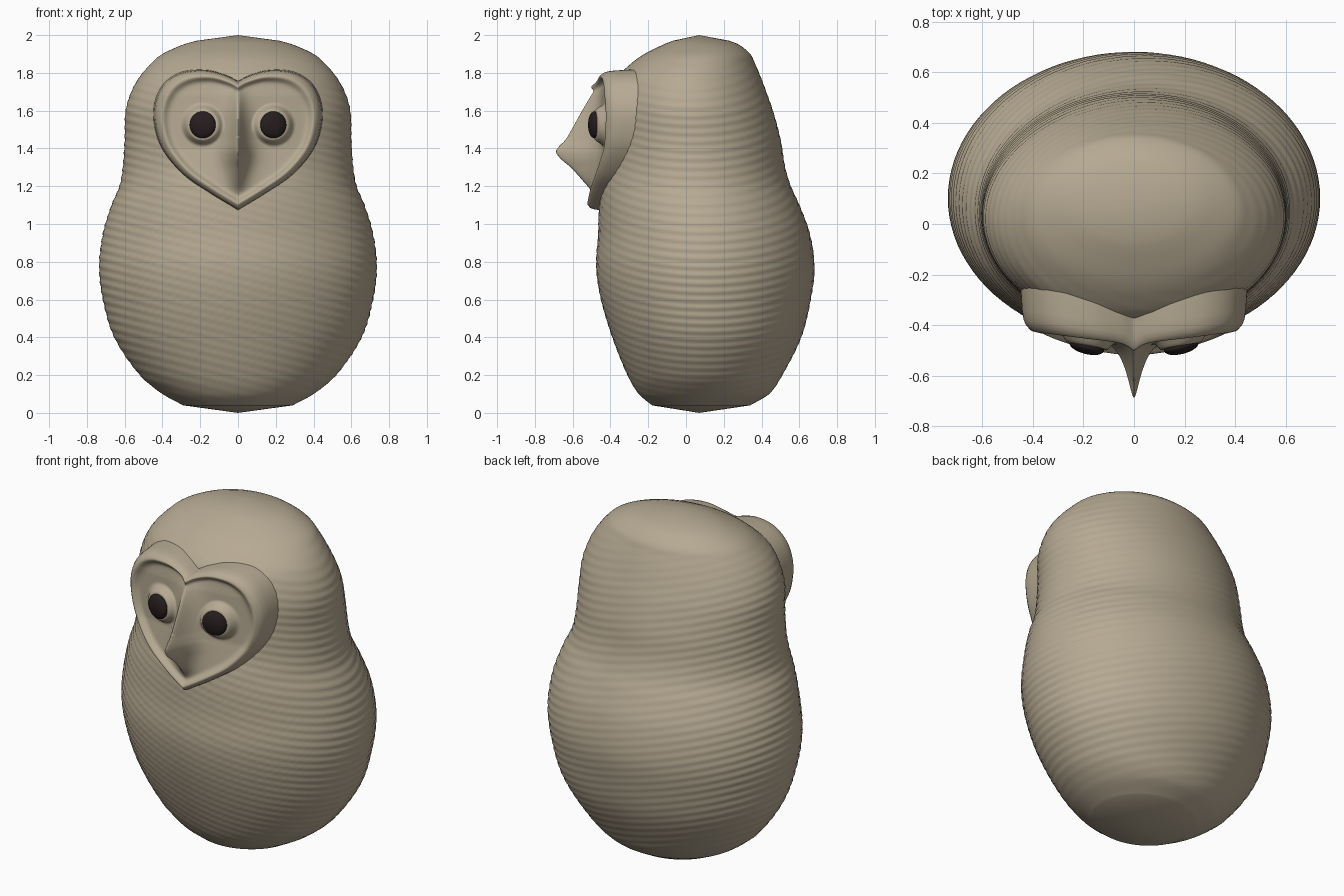
import bpy, bmesh, math
from math import sin, cos, pi, exp, hypot

cube = bpy.data.objects.get("Cube")
if cube:
    bpy.data.objects.remove(cube)


def material(name, rgb):
    m = bpy.data.materials.new(name)
    m.use_nodes = True
    m.diffuse_color = (*rgb, 1)
    m.node_tree.nodes["Principled BSDF"].inputs["Base Color"].default_value = (*rgb, 1)
    return m


CLAY = material("warm_clay", (0.47, 0.40, 0.29))
DARK = material("dark_eye", (0.02, 0.013, 0.013))


def curve(points, t):
    """Smooth interpolation through rows of (key, values...)."""
    n = len(points)
    i = 0
    while i < n - 2 and t > points[i + 1][0]:
        i += 1
    p, q = points[i], points[i + 1]
    a, b = points[max(i - 1, 0)], points[min(i + 2, n - 1)]
    h = q[0] - p[0]
    s = min(max((t - p[0]) / h, 0), 1)
    out = []
    for k in range(1, len(p)):
        m0 = (q[k] - a[k]) / (q[0] - a[0]) * h
        m1 = (b[k] - p[k]) / (b[0] - p[0]) * h
        d = q[k] - p[k]
        out.append(p[k] + s * (m0 + s * (3 * d - 2 * m0 - m1 + s * (m0 + m1 - 2 * d))))
    return out


def loft(name, rings, start, end=None):
    """Skin closed rings, closing the ends with a point where given."""
    bm = bmesh.new()
    rows = [[bm.verts.new(c) for c in ring] for ring in rings]
    n = len(rows[0])
    for lo, hi in zip(rows, rows[1:]):
        for i in range(n):
            j = (i + 1) % n
            bm.faces.new((lo[i], lo[j], hi[j], hi[i]))
    for row, tip in ((rows[0], start), (rows[-1], end)):
        if tip:
            v = bm.verts.new(tip)
            for i in range(n):
                bm.faces.new((row[i], row[(i + 1) % n], v))
    bmesh.ops.recalc_face_normals(bm, faces=bm.faces)
    mesh = bpy.data.meshes.new(name)
    bm.to_mesh(mesh)
    bm.free()
    obj = bpy.data.objects.new(name, mesh)
    bpy.context.collection.objects.link(obj)
    mesh.materials.append(CLAY)
    mesh.shade_smooth()
    return obj


# Body and head: height, half width, front y, back y
BODY = [
    (0.04, 0.29, -0.18, 0.34), (0.1, 0.40, -0.25, 0.44), (0.2, 0.52, -0.31, 0.51),
    (0.4, 0.655, -0.39, 0.61), (0.6, 0.715, -0.45, 0.66), (0.77, 0.735, -0.475, 0.68),
    (0.95, 0.715, -0.465, 0.655), (1.1, 0.67, -0.46, 0.60), (1.2, 0.628, -0.45, 0.555),
    (1.3, 0.61, -0.43, 0.525), (1.45, 0.60, -0.42, 0.50), (1.6, 0.595, -0.41, 0.46),
    (1.7, 0.565, -0.39, 0.425), (1.78, 0.52, -0.36, 0.395), (1.85, 0.46, -0.29, 0.365),
    (1.9, 0.40, -0.22, 0.34), (1.95, 0.29, -0.12, 0.28), (1.97, 0.22, -0.07, 0.23),
]
RINGS, SIDES = 240, 96
rings = []
for r in range(RINGS + 1):
    z = 0.04 + 1.93 * r / RINGS
    w, front, back = curve(BODY, z)
    fade = min(1, z / 0.2, (2 - z) / 0.4)
    ring = []
    for i in range(SIDES):
        a = 2 * pi * i / SIDES
        # fine slanted layer ripples
        k = 1 + 0.003 * fade * sin(2 * pi * (z + 0.25 * w * cos(a)) / 0.045)
        ring.append((w * k * cos(a), (front + back) / 2 + (back - front) / 2 * k * sin(a), z))
    rings.append(ring)
loft("body", rings, (0, 0.07, 0), (0, 0.07, 2))

# Heart shaped face: step, x, z down one side of the outline
HEART = [
    (0, 0, 1.745), (1, 0.06, 1.775), (2, 0.16, 1.80), (3, 0.28, 1.79), (4, 0.37, 1.735),
    (5, 0.42, 1.64), (6, 0.425, 1.53), (7, 0.385, 1.40), (8, 0.28, 1.27),
    (9, 0.14, 1.17), (10, 0, 1.085),
]
# Beak ridge: height, how far it stands out
BEAK = [
    (1.10, 0), (1.16, 0.01), (1.23, 0.075), (1.30, 0.15), (1.35, 0.215), (1.39, 0.24),
    (1.45, 0.19), (1.60, 0.105), (1.72, 0.035), (1.80, 0.0),
]
EYE_X, EYE_Z = 0.187, 1.525


def face_y(x, z, t):
    y = -0.445 + 0.055 * (x / 0.42) ** 2 - 0.16 * max(0, 1.4 - z)
    y += 0.1 * max(0, z - 1.68)
    y -= 0.03 * exp(-((t - 0.94) / 0.06) ** 2)                      # raised rim
    y -= curve(BEAK, z)[0] * exp(-(hypot(x, 0.01) - 0.01) / 0.042)    # beak
    s = min(max((0.115 - hypot(abs(x) - EYE_X, z - EYE_Z)) / 0.04, 0), 1)
    return y - 0.045 * s * s * (3 - 2 * s)                          # eyelid


STEPS, LAYERS, MID = 100, 50, 1.46
half = [curve(HEART, 10 * i / STEPS) for i in range(STEPS + 1)]
outline = half + [(-x, z) for x, z in reversed(half[1:-1])]
rings = []
for layer in range(1, LAYERS + 1):
    t = layer / LAYERS
    ring = []
    for ox, oz in outline:
        x, z = ox * t, MID + (oz - MID) * t
        ring.append((x, face_y(x, z, t), z))
    rings.append(ring)
# side wall of the face running back into the head
for grow, depth in ((1.02, 0.02), (1.035, 0.06), (1.05, 0.16)):
    rings.append([(x * grow, y + depth, MID + (z - MID) * grow) for x, y, z in rings[LAYERS - 1]])
loft("face_disc", rings, (0, face_y(0, MID, 0), MID))

# Eyes: flattened domes turned slightly outward
for side, label in ((1, "left"), (-1, "right")):
    bpy.ops.mesh.primitive_uv_sphere_add(
        segments=32, ring_count=16, radius=1,
        location=(side * EYE_X, -0.485, EYE_Z), rotation=(0, 0, side * math.radians(14)))
    eye = bpy.context.object
    eye.name = label + "_eye"
    eye.scale = (0.071, 0.03, 0.071)
    eye.data.materials.append(DARK)
    eye.data.shade_smooth()
